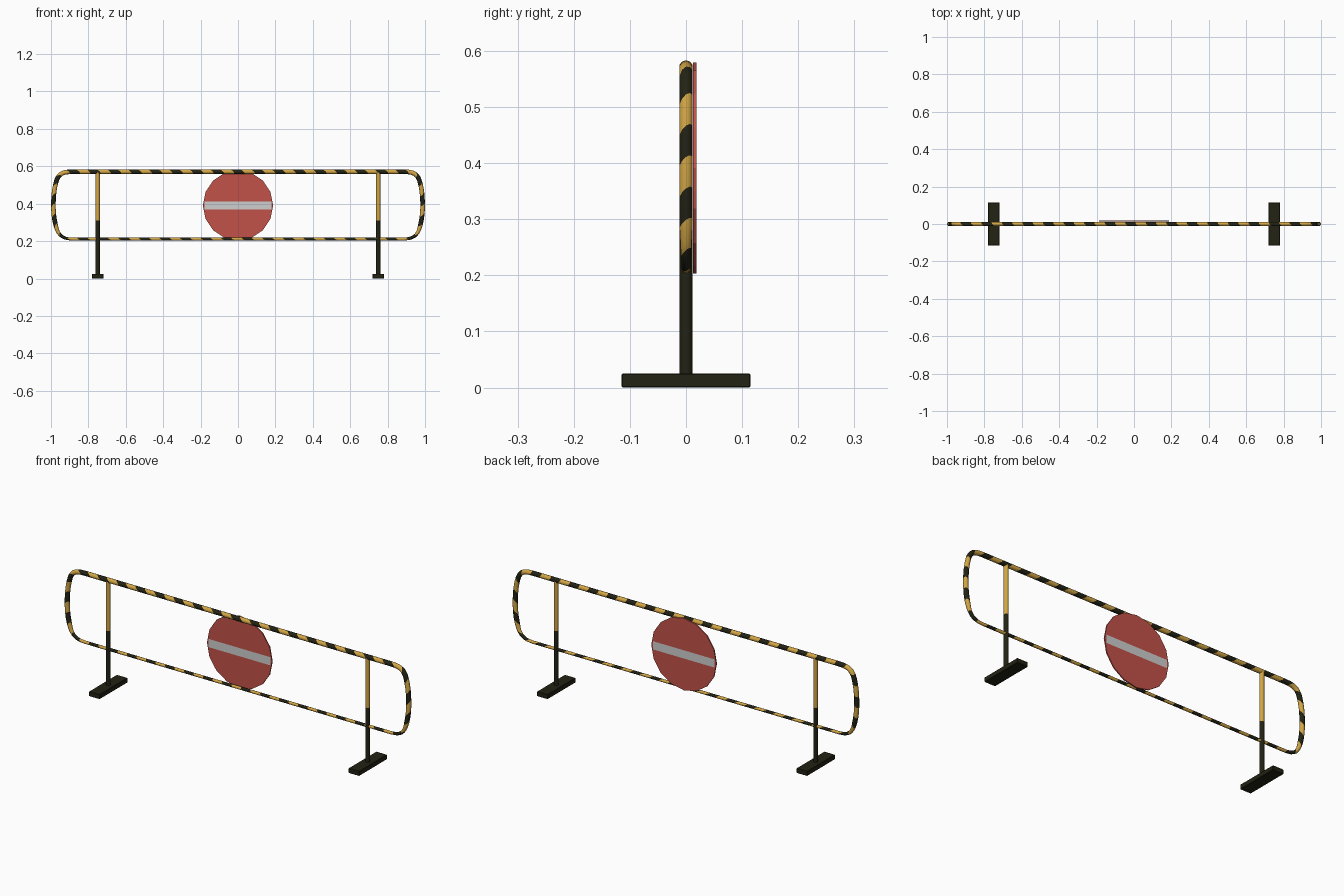
import bpy, bmesh, math
from mathutils import Vector, Matrix

if "Cube" in bpy.data.objects:
    bpy.data.objects.remove(bpy.data.objects["Cube"])


def material(name, rgb):
    m = bpy.data.materials.new(name)
    m.diffuse_color = (*rgb, 1)
    m.use_nodes = True
    m.node_tree.nodes["Principled BSDF"].inputs["Base Color"].default_value = m.diffuse_color
    return m


YELLOW = material("yellow paint", (0.65, 0.38, 0.06))
BLACK = material("black paint", (0.016, 0.016, 0.007))
RED = material("red paint", (0.54, 0.085, 0.065))
WHITE = material("grey white paint", (0.62, 0.62, 0.62))


def finish(bm, name, mats, smooth=True):
    bmesh.ops.recalc_face_normals(bm, faces=bm.faces)
    me = bpy.data.meshes.new(name)
    bm.to_mesh(me)
    bm.free()
    for m in mats:
        me.materials.append(m)
    ob = bpy.data.objects.new(name, me)
    bpy.context.collection.objects.link(ob)
    if smooth:
        bpy.context.view_layer.objects.active = ob
        ob.select_set(True)
        bpy.ops.object.shade_smooth_by_angle(angle=math.radians(40))
        ob.select_set(False)
    return ob


def cut(bm, co, no):
    bmesh.ops.bisect_plane(bm, geom=bm.verts[:] + bm.edges[:] + bm.faces[:],
                           plane_co=co, plane_no=no)


# Striped tube frame: closed path, clockwise seen from the front
right = [(0.90, 0.571), (0.935, 0.567), (0.96, 0.55), (0.974, 0.515), (0.984, 0.46),
         (0.988, 0.39), (0.984, 0.33), (0.973, 0.275), (0.96, 0.24), (0.935, 0.218),
         (0.90, 0.211)]
path = right + [(-x, z) for x, z in reversed(right)]
path = [Vector((x, 0, z)) for x, z in path]
seg = [(path[(i + 1) % len(path)] - path[i]).length for i in range(len(path))]
total = sum(seg)


def at(s):
    s %= total
    for i, length in enumerate(seg):
        if s <= length:
            return path[i].lerp(path[(i + 1) % len(path)], s / length)
        s -= length
    return path[0].copy()


SIDES, STEPS = 10, 8
periods = round(total / 0.109)
rings_n = periods * STEPS
bm = bmesh.new()
rings = []
for r in range(rings_n):
    ring = []
    for k in range(SIDES):
        a = 2 * math.pi * k / SIDES
        # rings lean along the path so that the stripes are diagonal
        s = total * r / rings_n - 0.011 * math.cos(a) - 0.009 * math.sin(a)
        p = (at(s + 0.012) + at(s - 0.012)) / 2
        t = (at(s + 0.012) - at(s - 0.012)).normalized()
        outward = Vector((-t.z, 0, t.x))
        # lower rail is thinner than the top
        rad = 0.0078 + 0.0045 * min(1, max(0, (p.z - 0.212) / 0.08))
        ring.append(bm.verts.new(p + rad * (math.cos(a) * outward
                                            + math.sin(a) * Vector((0, 1, 0)))))
    rings.append(ring)
for r in range(rings_n):
    A, B = rings[r], rings[(r + 1) % rings_n]
    for k in range(SIDES):
        j = (k + 1) % SIDES
        f = bm.faces.new((A[k], A[j], B[j], B[k]))
        f.material_index = int(r % STEPS >= STEPS // 2)
finish(bm, "striped_frame", [YELLOW, BLACK])

# Two-tone posts and feet
for side, x in (("left", -0.75), ("right", 0.75)):
    bm = bmesh.new()
    bmesh.ops.create_cone(bm, cap_ends=True, segments=12, radius1=0.0115, radius2=0.0115,
                          depth=0.55, matrix=Matrix.Translation((x, 0, 0.295)))
    cut(bm, (0, 0, 0.31), (0, 0, 1))
    for f in bm.faces:
        f.material_index = int(f.calc_center_median().z < 0.31)
    finish(bm, side + "_post", [YELLOW, BLACK])

    bm = bmesh.new()
    bmesh.ops.create_cube(bm, size=1, matrix=Matrix.Translation((x, 0, 0.0125))
                          @ Matrix.Diagonal((0.062, 0.23, 0.025, 1)))
    bmesh.ops.bevel(bm, geom=bm.edges[:], offset=0.002, segments=1, affect='EDGES')
    finish(bm, side + "_foot", [BLACK], smooth=False)

# Round sign with a bar cut into both faces
bm = bmesh.new()
bmesh.ops.create_cone(bm, cap_ends=True, segments=16, radius1=0.188, radius2=0.188,
                      depth=0.006, matrix=Matrix.Translation((0, 0.0153, 0.391))
                      @ Matrix.Rotation(math.pi / 2, 4, 'X'))
for z in (0.369, 0.412):
    cut(bm, (0, 0, z), (0, 0, 1))
for x in (-0.178, 0.178):
    cut(bm, (x, 0, 0), (1, 0, 0))
for f in bm.faces:
    c = f.calc_center_median()
    if abs(f.normal.y) > 0.9 and abs(c.x) < 0.17 and 0.37 < c.z < 0.411:
        f.material_index = 1
finish(bm, "round_sign", [RED, WHITE], smooth=False)
